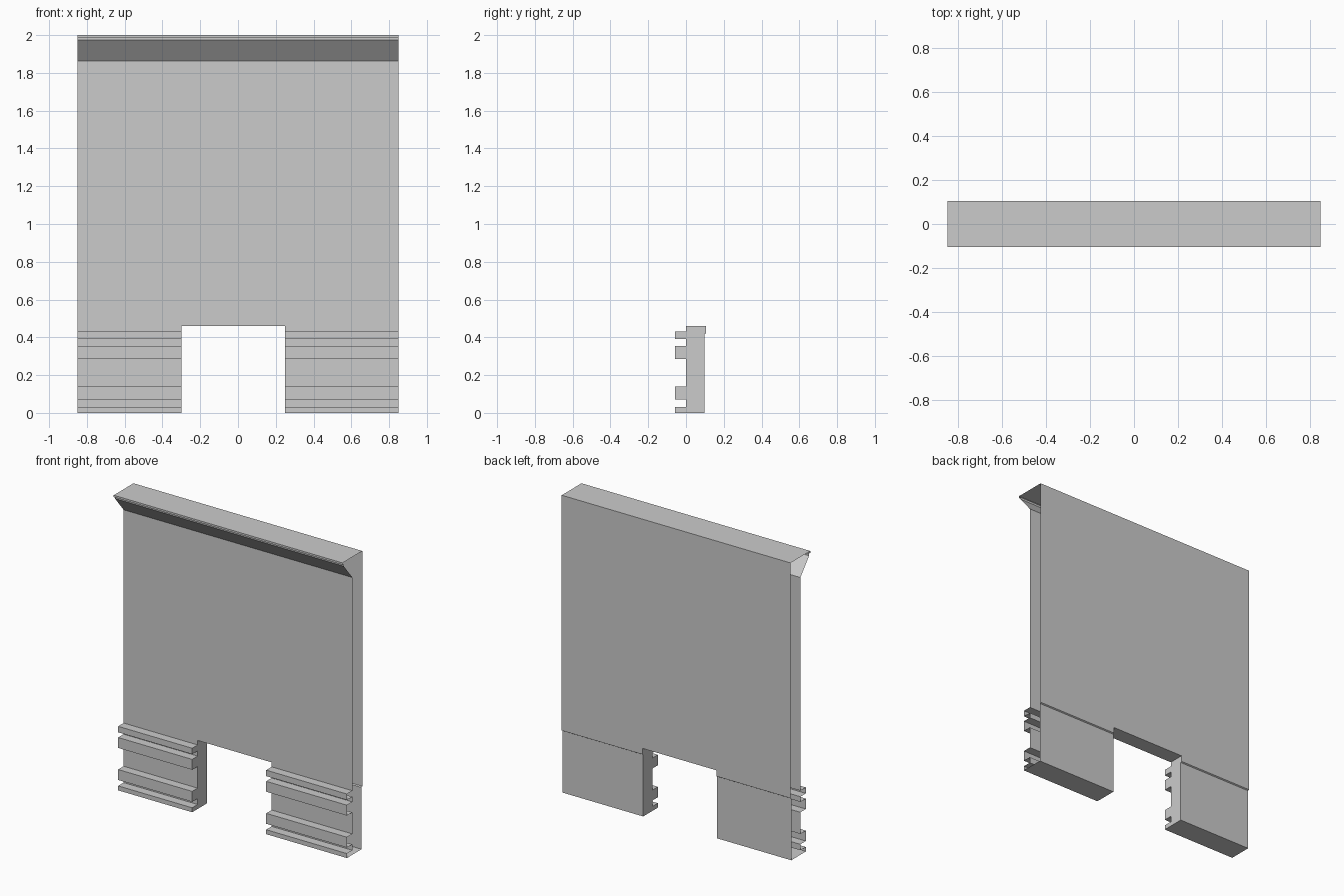
import bpy
import bmesh

cube = bpy.data.objects.get("Cube")
if cube:
    bpy.data.objects.remove(cube, do_unlink=True)

grey = bpy.data.materials.new("plain grey")
grey.use_nodes = True
COLOUR = (0.6, 0.6, 0.6, 1)
grey.diffuse_color = COLOUR
grey.node_tree.nodes["Principled BSDF"].inputs["Base Color"].default_value = COLOUR

HALF, NOTCH_L, NOTCH_R, NOTCH_TOP = 0.85, 0.25, -0.30, 0.46
BACK, BACK_LOW, RIB = 0.105, 0.097, -0.058


def sweep(name, profile, x0, x1, closed=False, cap=None):
    """Sweep a (y, z) profile along x; cap closes the end at that x."""
    bm = bmesh.new()
    ends = [[bm.verts.new((x, y, z)) for y, z in profile] for x in (x0, x1)]
    a, b = ends
    n = len(profile)
    for i in range(n if closed else n - 1):
        j = (i + 1) % n
        bm.faces.new((a[i], a[j], b[j], b[i]))
    if cap == x0:
        bm.faces.new(a[::-1])
    elif cap == x1:
        bm.faces.new(b)
    mesh = bpy.data.meshes.new(name)
    bm.to_mesh(mesh)
    bm.free()
    mesh.materials.append(grey)
    obj = bpy.data.objects.new(name, mesh)
    bpy.context.collection.objects.link(obj)


# Upper panel: back sheet, flat top, overhanging lip and front sheet
panel = [(BACK, NOTCH_TOP), (BACK, 2), (-0.105, 2), (-0.105, 1.987),
         (-0.092, 1.987), (-0.092, 1.973), (0, 1.862), (0, NOTCH_TOP)]
sweep("panel_shell", panel, -HALF, HALF)

# Underside of the panel between the legs
sweep("notch_ceiling", [(0, NOTCH_TOP), (BACK, NOTCH_TOP)], NOTCH_R, NOTCH_L)

# Legs: ribbed front, flat bottom, back stepping in; only the inner end is closed
leg = [(0, NOTCH_TOP)]
for low, high in ((0.39, 0.43), (0.285, 0.355), (0.07, 0.14), (0, 0.03)):
    leg += [(0, high), (RIB, high), (RIB, low)]
    if low > 0:
        leg.append((0, low))
leg += [(BACK_LOW, 0), (BACK_LOW, 0.415), (BACK, 0.42), (BACK, NOTCH_TOP)]
sweep("right_leg", leg, -HALF, NOTCH_R, cap=NOTCH_R)
sweep("left_leg", leg, NOTCH_L, HALF, cap=NOTCH_L)
